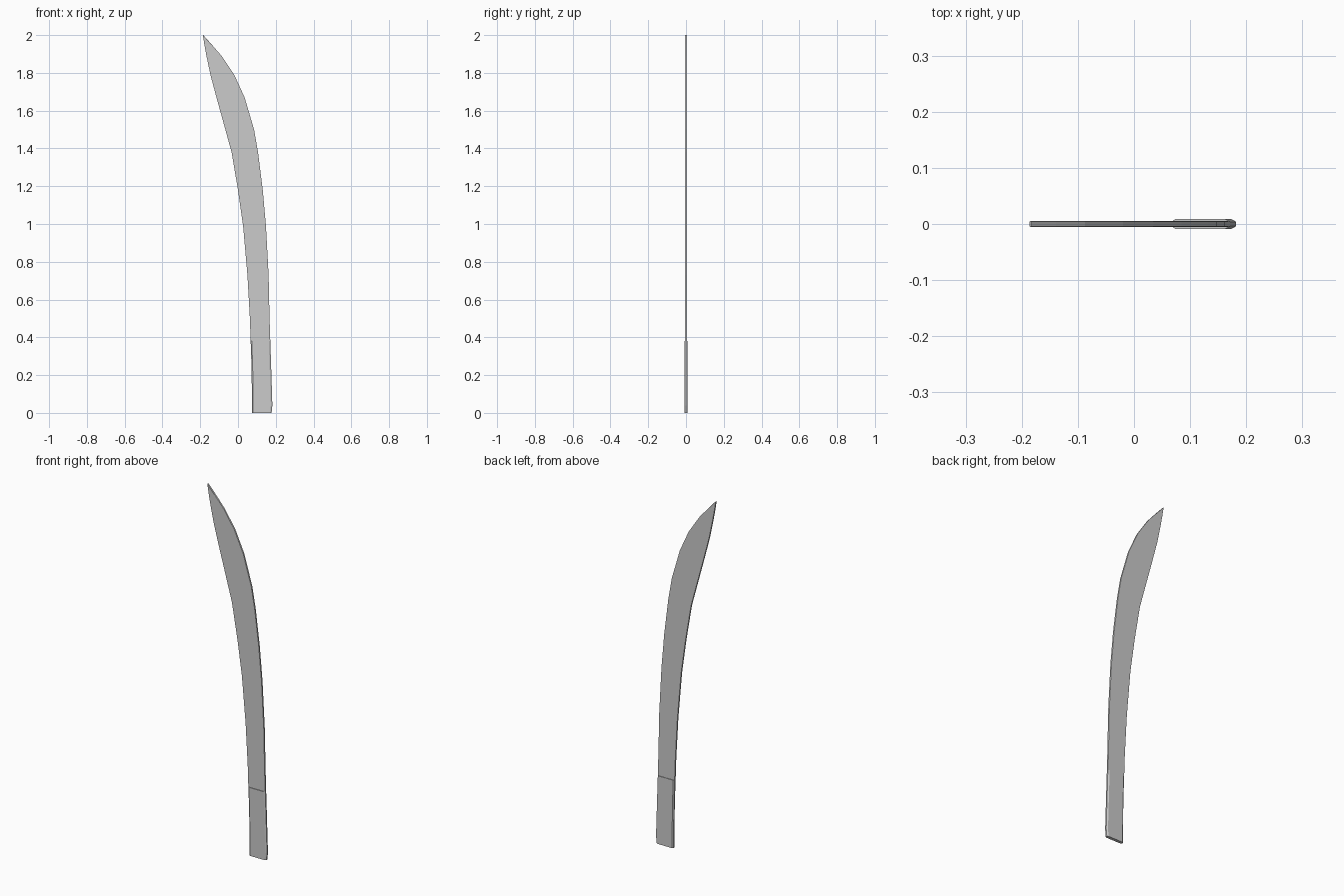
import bpy, bmesh

if "Cube" in bpy.data.objects:
    bpy.data.objects.remove(bpy.data.objects["Cube"])

# Outline rows, tip to butt: z, concave edge x, convex spine x
ROWS = [(2.0, -0.186, -0.184), (1.95, -0.178, -0.139), (1.89, -0.167, -0.087),
        (1.79, -0.146, -0.020), (1.67, -0.114, 0.035), (1.50, -0.067, 0.085),
        (1.38, -0.034, 0.106), (1.18, 0.000, 0.131), (0.99, 0.027, 0.148),
        (0.73, 0.050, 0.162), (0.50, 0.063, 0.167), (0.38, 0.067, 0.171)]
GRIP = [(0.38, 0.067, 0.171), (0.23, 0.072, 0.176), (0.04, 0.074, 0.182),
        (0.0, 0.074, 0.178)]


def loft(name, rows, half, inner, inset_left, inset_right):
    """Chamfered octagonal slab lofted through the outline rows."""
    bm = bmesh.new()
    rings = []
    for z, l, r in rows:
        w = r - l
        a, b = min(inset_left, w * 0.3), min(inset_right, w * 0.3)
        ring = [(l, -inner), (l + a, -half), (r - b, -half), (r, -inner),
                (r, inner), (r - b, half), (l + a, half), (l, inner)]
        rings.append([bm.verts.new((x, y, z)) for x, y in ring])
    for p, q in zip(rings, rings[1:]):
        for i in range(8):
            j = (i + 1) % 8
            bm.faces.new((p[i], p[j], q[j], q[i]))
    bm.faces.new(rings[0])
    bm.faces.new(rings[-1])
    bmesh.ops.recalc_face_normals(bm, faces=bm.faces)
    mesh = bpy.data.meshes.new(name)
    bm.to_mesh(mesh)
    bm.free()
    obj = bpy.data.objects.new(name, mesh)
    bpy.context.collection.objects.link(obj)
    return obj


# Thin curved blade
loft("blade", ROWS, 0.0052, 0.0045, 0.002, 0.002)

# Thicker chamfered grip continuing the same outline
loft("grip", GRIP, 0.0085, 0.004, 0.006, 0.008)
